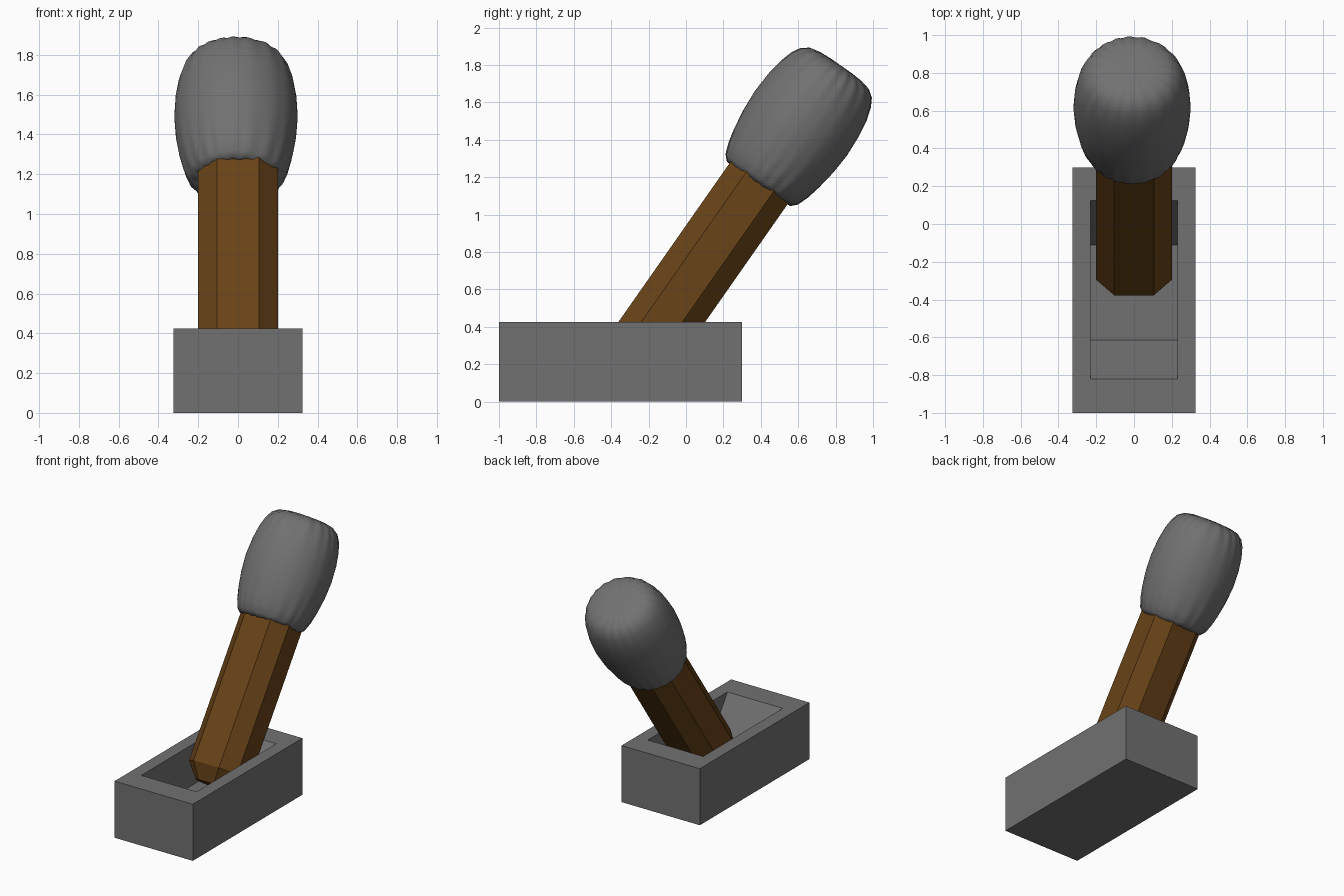
import bpy, bmesh, math
from mathutils import Matrix

if "Cube" in bpy.data.objects:
    bpy.data.objects.remove(bpy.data.objects["Cube"])

TILT = math.radians(35)
# local z runs along the lever, leaning towards +y
LEAN = Matrix.Translation((0, -0.13, 0.425)) @ Matrix.Rotation(-TILT, 4, 'X')


def material(name, rgb):
    mat = bpy.data.materials.new(name)
    mat.diffuse_color = (*rgb, 1)
    mat.use_nodes = True
    mat.node_tree.nodes["Principled BSDF"].inputs["Base Color"].default_value = mat.diffuse_color
    return mat


def loft(name, rings, mat, matrix=None):
    """Skin a stack of equal-length point rings and cap both ends."""
    bm = bmesh.new()
    rows = [[bm.verts.new(p) for p in ring] for ring in rings]
    n = len(rows[0])
    for a, b in zip(rows, rows[1:]):
        for i in range(n):
            j = (i + 1) % n
            bm.faces.new((a[i], a[j], b[j], b[i]))
    bm.faces.new(rows[0][::-1])
    bm.faces.new(rows[-1])
    bmesh.ops.recalc_face_normals(bm, faces=bm.faces[:])
    if matrix:
        bm.transform(matrix)
    mesh = bpy.data.meshes.new(name)
    bm.to_mesh(mesh)
    bm.free()
    mesh.materials.append(mat)
    obj = bpy.data.objects.new(name, mesh)
    bpy.context.collection.objects.link(obj)
    return obj


def rect(hx, y0, y1, z):
    return [(-hx, y0, z), (hx, y0, z), (hx, y1, z), (-hx, y1, z)]


def octagon(s, z):
    """Square with chamfered corners, scaled by s."""
    a, b, c = 0.2 * s, 0.19 * s, 0.105 * s
    return [(-c, -b, z), (c, -b, z), (a, -0.09 * s, z), (a, 0.09 * s, z),
            (c, b, z), (-c, b, z), (-a, 0.09 * s, z), (-a, -0.09 * s, z)]


stone = material("dark_grey", (0.165, 0.165, 0.165))
wood = material("wood", (0.14, 0.056, 0.009))

# Base block with a sloped-end recess
loft("base", [rect(0.325, -1, 0.3, 0), rect(0.325, -1, 0.3, 0.425),
              rect(0.23, -0.82, 0.125, 0.425), rect(0.23, -0.615, -0.11, 0.12)], stone)

# Eight-sided wooden handle with a tapered foot
loft("handle", [octagon(0.6, -0.27), octagon(1, -0.16), octagon(1, 1.0)], wood, LEAN)

# Wrapped, softly pleated head: (distance along handle, radius, pleat depth)
profile = [(0.93, 0.12, 0), (0.905, 0.19, .004), (0.905, 0.215, .005), (0.93, 0.240, .005),
           (0.99, 0.264, .003), (1.07, 0.284, .0015), (1.18, 0.302, .0005), (1.3, 0.31, .0003),
           (1.42, 0.303, .0005), (1.51, 0.288, .001), (1.58, 0.265, .002), (1.625, 0.238, .0025),
           (1.655, 0.197, .002), (1.668, 0.14, .001), (1.673, 0.07, 0)]
SEG, PLEATS = 120, 20
rings = []
for t, r, depth in profile:
    ring = []
    for i in range(SEG):
        a = math.tau * i / SEG
        wave = depth * math.cos(PLEATS * a + 1.5 * math.sin(3 * a))
        rr = r + wave
        ring.append((rr * math.cos(a) - 0.01, 0.97 * rr * math.sin(a), t + 0.7 * wave))
    rings.append(ring)
head = loft("wrapped_head", rings, stone, LEAN)
bpy.context.view_layer.objects.active = head
head.select_set(True)
bpy.ops.object.shade_smooth_by_angle(angle=math.radians(50))
